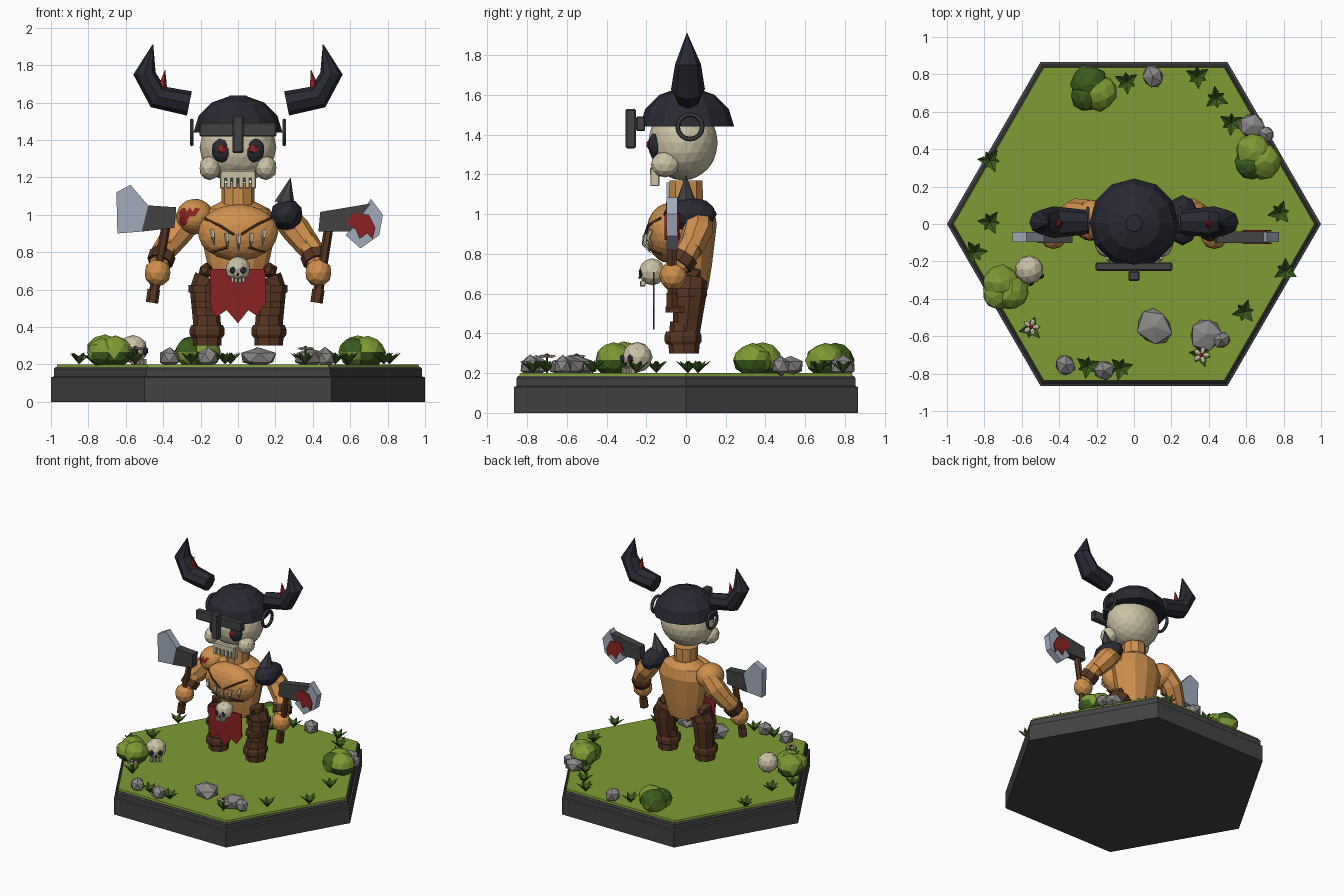
import bpy, bmesh, math, random
from mathutils import Vector, Matrix, Euler

if "Cube" in bpy.data.objects:
    bpy.data.objects.remove(bpy.data.objects["Cube"])

random.seed(4)
COLORS = {
    "dark_iron": (0.055, 0.055, 0.056), "night_blue": (0.022, 0.023, 0.033),
    "grass_green": (0.21, 0.33, 0.035), "skin_orange": (0.62, 0.28, 0.075),
    "bone": (0.60, 0.54, 0.38), "leather_brown": (0.095, 0.036, 0.016),
    "blood_red": (0.26, 0.016, 0.016), "steel": (0.36, 0.41, 0.50),
    "rock_grey": (0.26, 0.25, 0.245), "leaf_green": (0.045, 0.11, 0.013)}
MATS = {}
for key, c in COLORS.items():
    MATS[key] = bpy.data.materials.new(key)
    MATS[key].diffuse_color = (*c, 1)


def finish(name, bm, mat, mat2=None, rule=None):
    """Turn a bmesh into a flat shaded object; faces matching rule get mat2."""
    bmesh.ops.recalc_face_normals(bm, faces=bm.faces)
    if rule:
        for f in bm.faces:
            f.material_index = int(rule(f.calc_center_median(), f.normal))
    me = bpy.data.meshes.new(name)
    bm.to_mesh(me)
    bm.free()
    me.materials.append(MATS[mat])
    if mat2:
        me.materials.append(MATS[mat2])
    ob = bpy.data.objects.new(name, me)
    bpy.context.collection.objects.link(ob)
    return ob


def ball(name, loc, size, mat, sub=2, rot=(0, 0, 0), jitter=0, mat2=None, rule=None):
    bm = bmesh.new()
    bmesh.ops.create_icosphere(bm, subdivisions=sub, radius=1)
    for v in bm.verts:
        v.co *= 1 + random.uniform(-jitter, jitter)
    if isinstance(size, (int, float)):
        size = (size,) * 3
    bm.transform(Matrix.LocRotScale(Vector(loc), Euler(rot), Vector(size)))
    return finish(name, bm, mat, mat2, rule)


def box(name, loc, size, mat):
    bm = bmesh.new()
    bmesh.ops.create_cube(bm, size=1)
    bm.transform(Matrix.LocRotScale(Vector(loc), None, Vector(size)))
    b = min(size) * 0.15
    bmesh.ops.bevel(bm, geom=bm.edges[:], offset=b, segments=1, affect='EDGES')
    return finish(name, bm, mat)


def tube(name, pts, radii, mat, n=8, mat2=None, rule=None):
    """Loft round or oval rings along a path."""
    bm, rings = bmesh.new(), []
    pts = [Vector(p) for p in pts]
    for i, p in enumerate(pts):
        t = (pts[min(i + 1, len(pts) - 1)] - pts[max(i - 1, 0)]).normalized()
        ref = Vector((0, 1, 0)) if abs(t.y) < 0.9 else Vector((0, 0, 1))
        u = ref.cross(t).normalized()
        v = t.cross(u)
        r = radii[i] if isinstance(radii[i], tuple) else (radii[i],) * 2
        rings.append([bm.verts.new(p + u * r[0] * math.cos(a) + v * r[1] * math.sin(a))
                      for a in (2 * math.pi * k / n for k in range(n))])
    for a, b in zip(rings, rings[1:]):
        for k in range(n):
            bm.faces.new((a[k], a[(k + 1) % n], b[(k + 1) % n], b[k]))
    bm.faces.new(rings[0])
    bm.faces.new(rings[-1])
    return finish(name, bm, mat, mat2, rule)


def plate(name, outline, y, thick, mat):
    """Extrude an x-z outline along y."""
    bm = bmesh.new()
    f = bm.faces.new([bm.verts.new((x, y - thick / 2, z)) for x, z in outline])
    r = bmesh.ops.extrude_face_region(bm, geom=[f])
    for v in r['geom']:
        if isinstance(v, bmesh.types.BMVert):
            v.co.y += thick
    return finish(name, bm, mat)


def ring(name, loc, R, r, mat, n=16, m=6):
    """Ring standing in the y-z plane."""
    bm = bmesh.new()
    vs = [[bm.verts.new((loc[0] + r * math.sin(b), loc[1] + (R + r * math.cos(b)) * math.cos(a),
                         loc[2] + (R + r * math.cos(b)) * math.sin(a)))
           for b in (2 * math.pi * j / m for j in range(m))]
          for a in (2 * math.pi * i / n for i in range(n))]
    for i in range(n):
        for j in range(m):
            bm.faces.new((vs[i][j], vs[(i + 1) % n][j], vs[(i + 1) % n][(j + 1) % m], vs[i][(j + 1) % m]))
    return finish(name, bm, mat)


# Hexagonal plinth and lawn
tube("plinth", [(0, 0, z) for z in (0, 0.13, 0.135, 0.175, 0.185)], [1, 1, 0.985, 0.985, 0.975], "dark_iron", 6)
tube("lawn", [(0, 0, 0.18), (0, 0, 0.2)], [0.97, 0.965], "grass_green", 6)

# Torso, neck and chest
tube("torso", [(0, 0.02, z) for z in (0.62, 0.74, 0.95, 1.03, 1.07)],
     [(0.13, 0.09), (0.165, 0.11), (0.21, 0.135), (0.17, 0.12), (0.09, 0.08)], "skin_orange", 12)
tube("neck", [(0, 0, 1.02), (0, 0, 1.17)], [0.09, 0.088], "skin_orange", 10)
CHEST, CS = (0, -0.09, 0.905), (0.215, 0.11, 0.15)
ball("chest", CHEST, CS, "skin_orange", 3)


def on_chest(x, z, lift=0.006):
    q = 1 - (x / CS[0]) ** 2 - ((z - CHEST[2]) / CS[2]) ** 2
    return (x, CHEST[1] - CS[1] * math.sqrt(max(q, 0)) - lift, z)


for s in (-1, 1):
    tube("chest_strap", [on_chest(s * x, z) for x, z in ((0.175, 0.98), (0.1, 0.945), (0.02, 0.895))],
         [0.008] * 3, "leather_brown", 5)
    tube("rib_strap", [on_chest(s * x, z) for x, z in ((0.14, 0.8), (0.06, 0.825))], [0.008] * 2, "leather_brown", 5)
for x, z in ((-0.14, 0.92), (-0.06, 0.9), (0.005, 0.89), (0.075, 0.9), (0.145, 0.92)):
    tube("fang", [on_chest(x, z), on_chest(x * 0.95, z - 0.04, 0.02), on_chest(x * 0.9, z - 0.085)],
         [0.013, 0.011, 0.001], "bone", 5)

# Shoulders: bare with red paint on one side, spiked armour on the other
ball("bare_shoulder", (-0.23, 0.02, 0.99), (0.1, 0.11, 0.095), "skin_orange", 3, mat2="blood_red",
     rule=lambda c, n: n.y < -0.45 and c.z > 1.21 + c.x * 0.9 and c.z < 1.03)
ball("shoulder_armour", (0.26, 0.02, 1.0), (0.088, 0.135, 0.085), "night_blue")
tube("shoulder_spike", [(0.25, 0, 1.06), (0.28, 0, 1.195)], [0.055, 0.002], "dark_iron", 6)

# Arms, legs and belt
for s in (-1, 1):
    tube("upper_arm", [(s * 0.24, 0.06, 1.0), (s * 0.31, 0.06, 0.92), (s * 0.385, 0.02, 0.82)],
         [0.07, 0.078, 0.065], "skin_orange")
    tube("forearm", [(s * 0.36, 0.04, 0.87), (s * 0.40, 0, 0.8), (s * 0.425, -0.05, 0.72)],
         [0.062, 0.064, 0.05], "skin_orange")
    tube("wristband", [(s * 0.402, -0.005, 0.79), (s * 0.418, -0.035, 0.745)], [0.072, 0.07], "leather_brown")
    ball("hand", (s * 0.43, -0.065, 0.69), (0.072, 0.07, 0.075), "skin_orange")
    tube("thigh", [(s * 0.15, 0.02, 0.66), (s * 0.175, 0.02, 0.6), (s * 0.17, 0, 0.38)],
         [0.085, 0.083, 0.066], "leather_brown")
    tube("thigh_band", [(s * 0.175, 0.015, 0.585), (s * 0.175, 0.015, 0.625)], [0.09, 0.09], "leather_brown")
    tube("knee_tie", [(s * 0.175, -0.03, 0.505), (s * 0.175, -0.03, 0.535)], [0.074, 0.074], "leather_brown")
    tube("shin", [(s * 0.165, -0.01, z) for z in (0.3, 0.36, 0.46)], [0.076, 0.078, 0.07], "leather_brown")
    tube("boot_cuff", [(s * 0.165, -0.015, z) for z in (0.345, 0.36, 0.39, 0.41)],
         [0.084, 0.093, 0.093, 0.084], "leather_brown")
    ball("belt_pouch", (s * 0.17, 0.0, 0.7), (0.045, 0.085, 0.045), "leather_brown", 1)

# Torn loincloth
plate("loincloth", [(-0.15, 0.71), (-0.145, 0.5), (-0.115, 0.455), (-0.06, 0.49), (0, 0.42), (0.055, 0.49),
                    (0.1, 0.46), (0.15, 0.53), (0.145, 0.71)], -0.163, 0.008, "blood_red")


def small_skull(name, loc, r, turn):
    """Little skull with eye sockets, nose and teeth, facing -y before turning."""
    parts = [ball(name, (0, 0, 0), r, "bone")]
    for s in (-1, 1):
        parts.append(ball(name + "_socket", (s * r * 0.42, -r * 0.86, -r * 0.1), (r * 0.27, r * 0.16, r * 0.3), "night_blue", 1))
        parts.append(box(name + "_tooth", (s * r * 0.15, -r * 0.72, -r * 0.9), (r * 0.22, r * 0.35, r * 0.4), "bone"))
        parts.append(box(name + "_tooth", (s * r * 0.43, -r * 0.68, -r * 0.85), (r * 0.22, r * 0.35, r * 0.4), "bone"))
    parts.append(ball(name + "_nose", (0, -r * 0.92, -r * 0.42), r * 0.11, "night_blue", 1))
    for p in parts:
        p.data.transform(Matrix.Translation(loc) @ Matrix.Rotation(turn, 4, 'Z'))


small_skull("belt_skull", (0, -0.17, 0.71), 0.068, 0)
small_skull("ground_skull", (-0.56, -0.245, 0.28), 0.077, 0.6)

# Skull head
ball("head", (0, -0.015, 1.36), (0.205, 0.175, 0.19), "bone", 3)
for s in (-1, 1):
    ball("cheek", (s * 0.15, -0.105, 1.25), (0.058, 0.073, 0.065), "bone")
    ball("eye_socket", (s * 0.085, -0.155, 1.345), (0.058, 0.035, 0.066), "night_blue")
    ball("pupil", (s * 0.085, -0.185, 1.35), (0.027, 0.015, 0.027), "blood_red", 1)
box("upper_jaw", (0, -0.135, 1.215), (0.19, 0.09, 0.05), "bone")
for i in range(6):
    box("tooth", ((i - 2.5) * 0.033, -0.157, 1.183), (0.026, 0.045, 0.085), "bone")

# Helmet with face guard, side rings and horns
tube("helmet", [(0, 0.005, z) for z in (1.44, 1.53, 1.6, 1.632, 1.638)], [0.238, 0.21, 0.14, 0.05, 0.045], "night_blue", 12)
box("brow_guard", (0, -0.228, 1.455), (0.41, 0.045, 0.075), "dark_iron")
box("nose_guard", (0, -0.278, 1.43), (0.06, 0.052, 0.2), "dark_iron")
for s in (-1, 1):
    ring("helmet_ring", (s * 0.247, 0.02, 1.44), 0.062, 0.012, "dark_iron")
    tube("horn", [(s * 0.26, 0.01, 1.595), (s * 0.43, 0.01, 1.63), (s * 0.5, 0.01, 1.755), (s * 0.455, 0.005, 1.91)],
         [0.066, (0.066, 0.085), (0.06, 0.065), 0.002], "night_blue")
    tube("horn_thorn", [(s * 0.405, 0, 1.685), (s * 0.39, 0, 1.775)], [0.026, 0.001], "blood_red", 5)

# Axes, mirrored grips with different heads
AY = -0.07
for x0, x1 in ((-0.46, -0.37), (0.42, 0.5)):
    tube("axe_handle", [(x0, AY, 0.53), (x1, AY, 1.02)], [0.027, 0.024], "leather_brown", 6)
    tube("axe_grip_end", [(x0, AY, 0.53), (x0 + 0.01, AY, 0.6)], [0.033, 0.033], "leather_brown", 6)
plate("left_axe_head", [(-0.48, 1.05), (-0.33, 1.04), (-0.34, 0.93), (-0.515, 0.91)], AY, 0.062, "dark_iron")
plate("left_axe_blade", [(-0.65, 1.12), (-0.575, 1.16), (-0.48, 1.05), (-0.515, 0.91), (-0.645, 0.9)], AY, 0.054, "steel")
plate("right_axe_head", [(0.44, 1.015), (0.71, 1.06), (0.6, 0.91), (0.43, 0.91)], AY, 0.062, "dark_iron")
plate("right_axe_blade", [(0.71, 1.085), (0.775, 1.0), (0.755, 0.89), (0.655, 0.82), (0.575, 0.89), (0.64, 0.98)],
      AY, 0.054, "steel")
for side in (-1, 1):
    plate("blood_stain", [(0.61, 1.01), (0.7, 1.0), (0.735, 0.93), (0.72, 0.87), (0.69, 0.9), (0.65, 0.87),
                          (0.63, 0.92), (0.58, 0.95)], AY + side * 0.033, 0.008, "blood_red")

# Bushes made of merged lumps, dark underneath
for x, y in ((-0.22, 0.72), (0.66, 0.355), (-0.69, -0.345)):
    for dx, dy, r in ((-0.02, 0.03, 0.1), (0.035, -0.02, 0.095), (-0.035, -0.03, 0.085)):
        ball("bush", (x + dx, y + dy, 0.265), (r, r, r * 0.9), "grass_green", 2, (0, 0, x * 9 + dx * 40), 0.07,
             "leaf_green", lambda c, n: n.z < -0.1)

# Rocks
for x, y, r in ((0.1, 0.79, 0.065), (0.63, 0.525, 0.08), (0.705, 0.48, 0.05), (0.11, -0.55, 0.11),
                (0.38, -0.59, 0.1), (0.465, -0.62, 0.055), (-0.365, -0.755, 0.062), (-0.16, -0.785, 0.062)):
    ball("rock", (x, y, 0.235), (r, r * 0.9, 0.055), "rock_grey", 1, (0, 0, x * 20), 0.1)


def leaf_tuft(x, y, size=0.07, n=6):
    """Cluster of folded pointed leaves."""
    bm = bmesh.new()
    for i in range(n):
        a = 2 * math.pi * i / n + x * 11
        d, w = Vector((math.cos(a), math.sin(a), 0)), Vector((-math.sin(a), math.cos(a), 0))
        o, k = Vector((x, y, 0.2)), size * (1 if i % 2 else 0.75)
        up = Vector((0, 0, size))
        base, tip, mid = o, o + d * k + up * 0.9, o + d * k * 0.5 + up * 0.45
        v = [bm.verts.new(p) for p in (base, mid + w * 0.018 + up * 0.15, tip, mid - w * 0.018 + up * 0.15, mid)]
        for f in ((0, 1, 4), (1, 2, 4), (2, 3, 4), (3, 0, 4)):
            bm.faces.new([v[j] for j in f])
    finish("leaf_tuft", bm, "leaf_green")


for x, y in ((-0.04, 0.76), (0.34, 0.79), (0.44, 0.67), (0.52, 0.54), (0.78, 0.06), (0.81, -0.25), (0.59, -0.47),
             (-0.77, 0.34), (-0.77, 0.01), (-0.85, -0.15), (-0.25, -0.76), (-0.07, -0.77), (-0.55, -0.56), (0.36, -0.7)):
    leaf_tuft(x, y)

# Flowers
for x, y in ((-0.55, -0.55), (0.36, -0.7)):
    tube("flower_stem", [(x, y, 0.2), (x, y, 0.28)], [0.006, 0.006], "leaf_green", 5)
    for i in range(5):
        a = 2 * math.pi * i / 5
        ball("petal", (x + 0.026 * math.cos(a), y + 0.026 * math.sin(a), 0.285), (0.022, 0.014, 0.008), "bone", 1, (0, 0, a))
    ball("flower_heart", (x, y, 0.29), (0.013, 0.013, 0.01), "blood_red", 1)

for m in bpy.data.materials:
    if m.users and not m.is_grease_pencil:
        m.use_nodes = True
        m.node_tree.nodes["Principled BSDF"].inputs["Base Color"].default_value = m.diffuse_color
